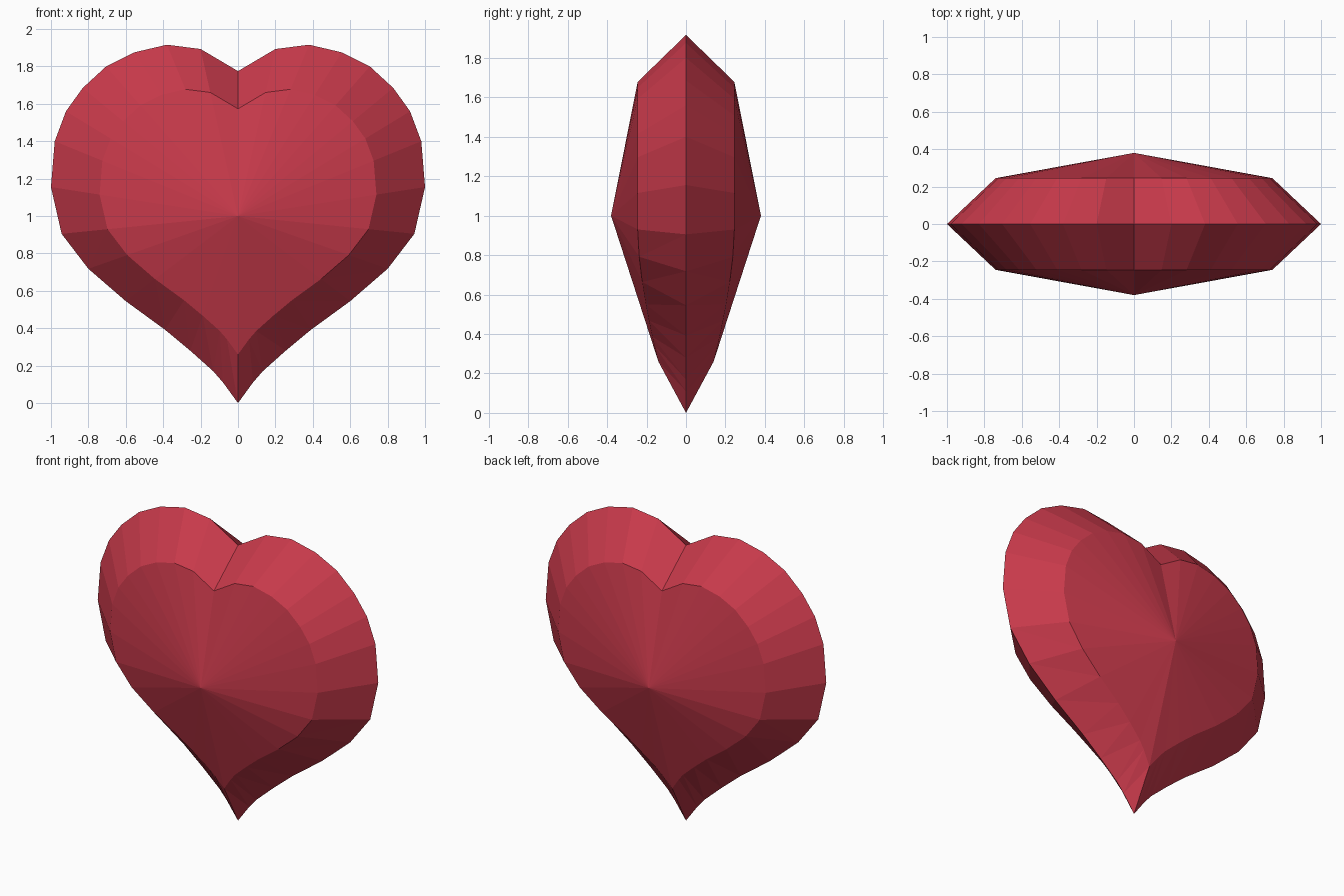
import bpy, bmesh

cube = bpy.data.objects.get("Cube")
if cube:
    bpy.data.objects.remove(cube, do_unlink=True)

CENTRE_Z = 1.0      # height of the two bulging peaks
PEAK = 0.38         # half thickness at the peaks
SHOULDER = 0.245    # half thickness at the bevel ring
INSET = 0.74        # size of the bevel ring relative to the outline

# Half outline, from the cleft round to the bottom tip
half = [(0, 1.775), (0.2, 1.893), (0.38, 1.916), (0.555, 1.875), (0.705, 1.8),
        (0.83, 1.685), (0.92, 1.56), (0.98, 1.4), (1, 1.155), (0.943, 0.905),
        (0.8, 0.718), (0.6, 0.545), (0.39, 0.392), (0.255, 0.28),
        (0.132, 0.17), (0.08, 0.11), (0, 0)]
outline = half + [(-x, z) for x, z in half[-2:0:-1]]


def shoulder_depth(z):
    """Bevel ring thickness, thinning towards the bottom tip."""
    t = max(0.0, (0.92 - z) / 0.66)
    return SHOULDER - 0.105 * t ** 1.6


def bridge(bm, a, b):
    """Triangulated strip between two closed rings."""
    n = len(a)
    for i in range(n):
        j = (i + 1) % n
        bm.faces.new((a[i], a[j], b[j]))
        bm.faces.new((a[i], b[j], b[i]))


# Heart body: shared rim, then a bevel ring and a peak on each side
bm = bmesh.new()
rim = [bm.verts.new((x, 0, z)) for x, z in outline]
for side in (-1, 1):
    ring = []
    for x, z in outline:
        rz = CENTRE_Z + (z - CENTRE_Z) * INSET
        ring.append(bm.verts.new((x * INSET, side * shoulder_depth(rz), rz)))
    bridge(bm, rim, ring)
    peak = bm.verts.new((0, side * PEAK, CENTRE_Z))
    for i, v in enumerate(ring):
        bm.faces.new((v, ring[(i + 1) % len(ring)], peak))
bmesh.ops.recalc_face_normals(bm, faces=bm.faces[:])

mesh = bpy.data.meshes.new("heart")
bm.to_mesh(mesh)
bm.free()
heart = bpy.data.objects.new("heart", mesh)
bpy.context.collection.objects.link(heart)

# Red material
red = bpy.data.materials.new("red")
red.use_nodes = True
colour = (0.58, 0.042, 0.07, 1)
red.diffuse_color = colour
red.node_tree.nodes["Principled BSDF"].inputs["Base Color"].default_value = colour
mesh.materials.append(red)
